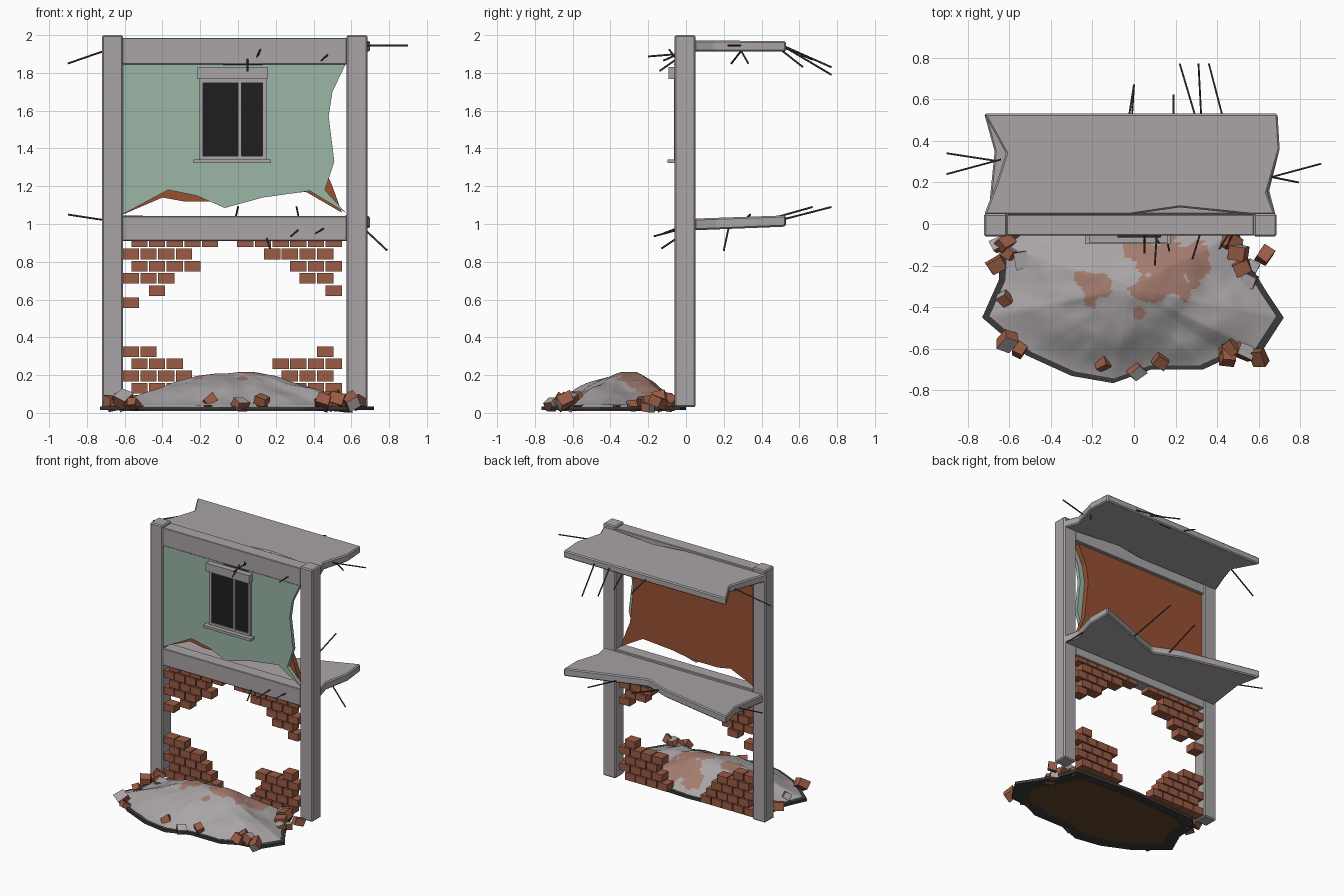
import bpy, bmesh, math, random
from mathutils import Vector, Euler, noise

if "Cube" in bpy.data.objects:
    bpy.data.objects.remove(bpy.data.objects["Cube"])

random.seed(4)


def mat(name, r, g, b):
    m = bpy.data.materials.new(name)
    m.diffuse_color = tuple((c / 255) ** 2.2 for c in (r, g, b)) + (1,)
    m.use_nodes = True
    m.node_tree.nodes["Principled BSDF"].inputs["Base Color"].default_value = m.diffuse_color
    return m


CONCRETE = mat("concrete", 168, 163, 164)
PLASTER = mat("green_plaster", 152, 180, 163)
BRICK = mat("brick", 152, 92, 70)
WALL = mat("wall_core", 150, 82, 54)
GLASS = mat("dark_glass", 36, 36, 36)
STEEL = mat("rusty_steel", 88, 72, 66)
RIM = mat("dark_rubble", 60, 60, 61)
SOIL = mat("soil", 100, 72, 46)
DUST = mat("brick_dust", 162, 122, 110)


def finish(name, bm, mats, bevel=0):
    bmesh.ops.recalc_face_normals(bm, faces=bm.faces)
    me = bpy.data.meshes.new(name)
    bm.to_mesh(me)
    bm.free()
    ob = bpy.data.objects.new(name, me)
    bpy.context.collection.objects.link(ob)
    for m in mats:
        me.materials.append(m)
    if bevel:
        mod = ob.modifiers.new("bevel", 'BEVEL')
        mod.width, mod.segments = bevel, 1
    return ob


def add_box(bm, x0, x1, y0, y1, z0, z1):
    vs = bmesh.ops.create_cube(bm, size=1)["verts"]
    for v in vs:
        v.co = Vector(((x0, x1)[v.co.x > 0], (y0, y1)[v.co.y > 0], (z0, z1)[v.co.z > 0]))
    return vs


def box(name, dims, m, bevel=0):
    bm = bmesh.new()
    add_box(bm, *dims)
    return finish(name, bm, [m], bevel)


def prism(name, pts, fa, fb, mats, bevel=0):
    """Closed solid between two placements of one flat outline."""
    bm = bmesh.new()
    a = [bm.verts.new(fa(*p)) for p in pts]
    b = [bm.verts.new(fb(*p)) for p in pts]
    bm.faces.new(a)
    bm.faces.new(b)
    n = len(pts)
    for i in range(n):
        j = (i + 1) % n
        bm.faces.new((a[i], a[j], b[j], b[i]))
    return finish(name, bm, mats, bevel)


# Concrete frame: columns and beams
box("left_column", (-.72, -.61, -.06, .05, .03, 2), CONCRETE, .008)
box("right_column", (.575, .685, -.06, .05, .03, 2), CONCRETE, .008)
box("top_beam", (-.612, .577, -.055, .045, 1.845, 1.985), CONCRETE, .004)
box("middle_beam", (-.612, .577, -.055, .045, .91, 1.042), CONCRETE, .004)

# Broken floor slabs
top_slab = [(-.72, .045), (-.02, .045), (.22, .08), (.56, .045), (.68, .045), (.64, .15), (.7, .36),
            (.69, .53), (-.72, .53), (-.615, .34), (-.66, .2)]
mid_slab = [(-.70, .045), (.68, .045), (.65, .16), (.7, .36), (.69, .53), (.25, .37), (.1, .32), (-.1, .4),
            (-.72, .53), (-.67, .35)]
prism("roof_slab", top_slab, lambda x, y: (x, y, 1.913), lambda x, y: (x, y, 1.973 - .01 * y), [CONCRETE], .008)
prism("floor_slab", mid_slab, lambda x, y: (x, y, .965 + .04 * y), lambda x, y: (x, y, 1.027 + .035 * y),
      [CONCRETE], .008)

# Upper wall: torn plaster in front of a brick-coloured core
plaster = [(-.61, 1.846), (-.61, 1.052), (-.37, 1.18), (-.22, 1.15), (-.07, 1.085), (.13, 1.14), (.38, 1.175),
           (.57, 1.06), (.46, 1.18), (.51, 1.33), (.48, 1.57), (.5, 1.7), (.57, 1.846)]
core = [(-.61, 1.846), (-.61, 1.05), (-.4, 1.14), (-.29, 1.12), (-.07, 1.12), (.1, 1.15), (.36, 1.17),
        (.55, 1.06), (.5, 1.2), (.47, 1.27), (.465, 1.33), (.44, 1.57), (.46, 1.7), (.53, 1.846)]
prism("plaster_sheet", plaster, lambda x, z: (x, -.048, z), lambda x, z: (x, -.02, z), [PLASTER])
prism("wall_core_sheet", core, lambda x, z: (x, -.02, z), lambda x, z: (x, .02, z), [WALL])

# Window
box("window_header", (-.215, .16, -.092, -.045, 1.767, 1.83), CONCRETE)
box("window_sill", (-.235, .175, -.097, -.045, 1.322, 1.342), CONCRETE)
box("window_glass", (-.2, .14, -.055, -.047, 1.345, 1.765), GLASS)
bm = bmesh.new()
for x0, x1, z0, z1 in [(-.207, -.185, 1.34, 1.768), (.13, .15, 1.34, 1.768), (0, .018, 1.34, 1.768),
                       (-.2, .145, 1.747, 1.768), (-.2, .145, 1.34, 1.36)]:
    add_box(bm, x0, x1, -.063, -.046, z0, z1)
finish("window_frame", bm, [CONCRETE])

# Broken lower brick wall: per course, the brick slots that survive
courses = {0: [(0, 4), (8, 11)], 1: [(0, 3), (8, 11)], 2: [(0, 3), (9, 11)], 3: [(0, 2), (8, 11)],
           4: [(0, 1), (11, 11)], 8: [(0, 0)], 9: [(1, 1), (11, 11)], 10: [(0, 2), (10, 11)],
           11: [(0, 3), (9, 11)], 12: [(0, 3), (8, 11)], 13: [(0, 4), (6, 11)]}
bm = bmesh.new()
for k, spans in courses.items():
    for a, b in spans:
        for i in range(a, b + 1):
            x = -.61 + .045 * (k % 2) + .0935 * i
            z = .038 + .0646 * k
            add_box(bm, x, x + .086, -.045, .035, z, z + .056)
finish("brick_wall", bm, [BRICK])

# Rubble mound: dark base plate with a domed heap on it
outline = [(-.73, -.45), (-.65, -.27), (-.64, -.1), (-.56, -.03), (0, .0), (.5, -.03), (.56, -.2), (.64, -.33),
           (.72, -.45), (.61, -.62), (.46, -.64), (.33, -.7), (.08, -.7), (-.1, -.765), (-.3, -.73), (-.52, -.63)]
prism("rubble_base", outline, lambda x, y: (x, y, .014), lambda x, y: (x, y, .035), [RIM])
soil = [(-.02 + (x + .02) * .84, -.31 + (y + .31) * .8) for x, y in outline]
prism("soil_underside", soil, lambda x, y: (x, y, .011), lambda x, y: (x, y, .02), [SOIL])

ring = []
for i, p in enumerate(outline):
    q = outline[(i + 1) % len(outline)]
    ring += [Vector(p).lerp(Vector(q), s / 8) for s in range(8)]
centre, N, R = Vector((-.02, -.31)), len(ring), 40
dust_spots = [(.17, -.22, .13), (.02, -.11, .07), (.28, -.2, .1), (.08, -.32, .08), (-.2, -.3, .075), (.02, -.42, .03)]
bm = bmesh.new()
loops = []
for r in range(R):
    t = .95 * (1 - r / R)
    row = []
    for p in ring:
        c = centre + (p - centre) * t
        f = (1 - t * t) ** 1.45
        n = noise.noise(Vector((c.x * 5, c.y * 5, 3))) * .022 + noise.noise(Vector((c.x * 13, c.y * 13, 7))) * .006
        row.append(bm.verts.new((c.x, c.y, .034 + .172 * f + n * min(1, 3 * (1 - t)))))
    loops.append(row)
for a, b in zip(loops, loops[1:]):
    for i in range(N):
        j = (i + 1) % N
        bm.faces.new((a[i], a[j], b[j], b[i]))
bm.faces.new(loops[-1])
for f in bm.faces:
    f.smooth = True
    c = f.calc_center_median()
    wob = 1 + .7 * noise.noise(Vector((c.x * 14, c.y * 14, 1)))
    if any(math.hypot(c.x - x, c.y - y) < s * wob for x, y, s in dust_spots):
        f.material_index = 1
finish("rubble_heap", bm, [CONCRETE, DUST])

# Loose brick chunks around the heap, most with concrete-coloured faces
spots = [(-.65, -.1), (-.6, -.14), (-.66, -.2), (-.54, -.17), (-.62, -.09), (-.62, -.36), (-.61, -.56), (-.55, -.61),
         (-.15, -.67), (.01, -.71), (.13, -.66), (.46, -.6), (.53, -.61), (.6, -.64), (.45, -.63), (.57, -.2),
         (.63, -.15), (.47, -.09), (.55, -.27), (.5, -.14), (.52, -.21)]
bm = bmesh.new()
for n, (x, y) in enumerate(spots):
    s = random.uniform(.05, .075)
    rot = Euler([random.uniform(-.6, .6), random.uniform(-.6, .6), random.uniform(0, 3)]).to_matrix()
    vs = add_box(bm, -s * .6, s * .6, -s * .5, s * .5, -s * .45, s * .45)
    for v in vs:
        v.co = rot @ (v.co * random.uniform(.85, 1.1))
    low = min(v.co.z for v in vs)
    up = random.uniform(.0, .025)
    for v in vs:
        v.co += Vector((x, y, up - low))
    faces = {f for v in vs for f in v.link_faces}
    for f in faces:
        f.normal_update()
    ranked = sorted(faces, key=lambda f: abs(f.normal.z) * 2 + f.calc_center_median().z)
    if n % 3 == 0:
        ranked[-1].material_index = 1
    if n % 2:
        ranked[1].material_index = 1
finish("brick_chunks", bm, [BRICK, CONCRETE])

# Exposed reinforcing rods: start, end
rods = [((-.64, .31, 1.94), (-.9, .24, 1.85)), ((-.64, .3, 1.01), (-.9, .34, 1.05)),
        ((.64, .22, 1.945), (.9, .29, 1.945)), ((.64, .23, 1.0), (.79, .2, .86)),
        ((.64, .29, 1.92), (.68, .33, 1.85)),
        ((-.03, .48, 1.95), (0, .67, 1.87)), ((.19, .48, 1.94), (.19, .62, 1.83)),
        ((.3, .5, 1.95), (.22, .77, 1.83)), ((.43, .5, 1.95), (.36, .77, 1.79)),
        ((.33, .38, .99), (.31, .77, 1.09)), ((-.02, .35, 1.0), (0, .67, 1.09)),
        ((.05, -.04, 1.88), (.05, -.14, 1.81)), ((.11, -.04, 1.9), (.1, -.2, 1.887)),
        ((.48, -.04, 1.9), (.44, -.12, 1.865)),
        ((-.08, -.06, 1.846), (.13, -.06, 1.846)), ((.1, -.06, 1.885), (.12, -.09, 1.925)),
        ((.32, -.04, .97), (.28, -.17, .935)), ((.46, -.04, .98), (.41, -.12, .95)),
        ((.15, -.04, .93), (.17, -.13, .87))]
bm = bmesh.new()
for a, b in rods:
    a, b = Vector(a), Vector(b)
    d = b - a
    vs = bmesh.ops.create_cone(bm, cap_ends=True, segments=6, radius1=.005, radius2=.005, depth=d.length)["verts"]
    q = d.to_track_quat('Z', 'Y')
    for v in vs:
        v.co = q @ v.co + (a + b) / 2
finish("steel_rods", bm, [STEEL])
